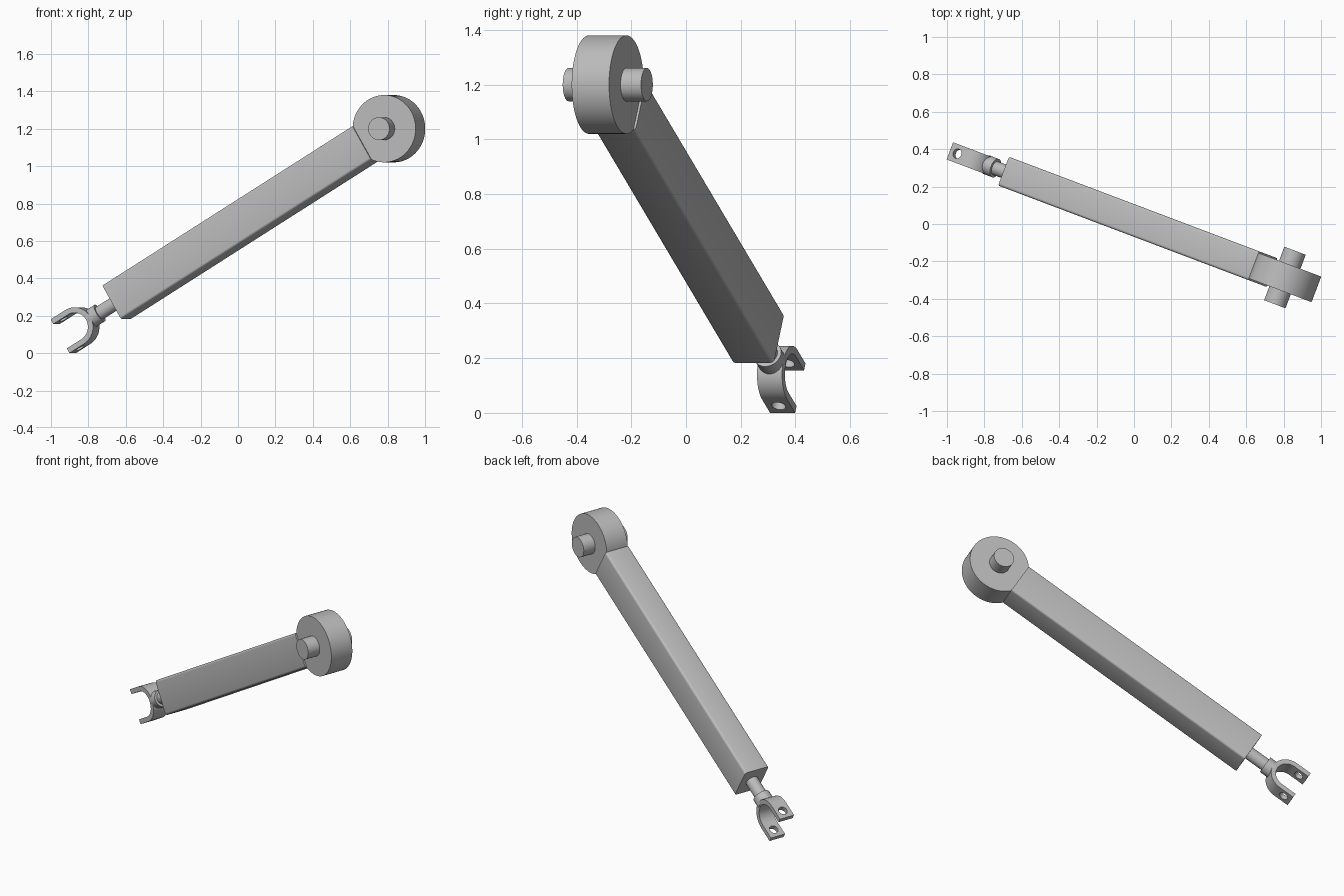
import bpy, bmesh, math
from mathutils import Matrix, Vector

cube = bpy.data.objects.get("Cube")
if cube:
    bpy.data.objects.remove(cube, do_unlink=True)

# One plain grey
GREY = (0.5, 0.5, 0.5, 1)
grey = bpy.data.materials.new("grey_metal")
grey.use_nodes = True
grey.diffuse_color = GREY
grey.node_tree.nodes["Principled BSDF"].inputs["Base Color"].default_value = GREY

# Arm frame: origin at the pivot, local x along the arm, local y along the pin
FRAME = (Matrix.Translation((0.807, -0.286, 1.2))
         @ Matrix.Rotation(math.radians(-20.7), 4, 'Z')
         @ Matrix.Rotation(math.radians(-30.8), 4, 'Y'))


def finish(bm, name):
    bmesh.ops.recalc_face_normals(bm, faces=bm.faces)
    mesh = bpy.data.meshes.new(name)
    bm.to_mesh(mesh)
    bm.free()
    mesh.materials.append(grey)
    ob = bpy.data.objects.new(name, mesh)
    bpy.context.collection.objects.link(ob)
    ob.matrix_world = FRAME
    return ob


def select(ob):
    bpy.ops.object.select_all(action='DESELECT')
    ob.select_set(True)
    bpy.context.view_layer.objects.active = ob


def smooth(ob):
    select(ob)
    bpy.ops.object.shade_smooth_by_angle(angle=math.radians(35))


def cylinder(name, radius, start, end, axis, segments=48):
    start, end = Vector(start), Vector(end)
    turn = Matrix.Rotation(math.pi / 2, 4, axis) if axis else Matrix()
    bm = bmesh.new()
    bmesh.ops.create_cone(bm, cap_ends=True, segments=segments,
                          radius1=radius, radius2=radius, depth=(end - start).length,
                          matrix=Matrix.Translation((start + end) / 2) @ turn)
    return finish(bm, name)


# Square beam with softened long edges
bm = bmesh.new()
bmesh.ops.create_cube(bm, size=1, matrix=Matrix.Translation((-0.978, 0, 0))
                      @ Matrix.Diagonal((1.664, 0.164, 0.21, 1)))
long_edges = [e for e in bm.edges if abs(e.verts[0].co.x - e.verts[1].co.x) > 1]
bmesh.ops.bevel(bm, geom=long_edges, offset=0.014, segments=4, profile=0.5, affect='EDGES')
smooth(finish(bm, "beam"))

# Pivot end: round head and pin
smooth(cylinder("round_head", 0.18, (0, -0.073, 0), (0, 0.073, 0), 'X', 64))
smooth(cylinder("pivot_pin", 0.061, (0, -0.153, 0), (0, 0.153, 0), 'X'))

# Rod and collar leading to the fork
smooth(cylinder("rod", 0.038, (-1.96, 0, 0), (-1.8, 0, 0), 'Y'))
smooth(cylinder("collar", 0.052, (-1.985, 0, 0), (-1.925, 0, 0), 'Y'))

# Fork: U-shaped profile extruded across its width
BEND, TIP, OUTER, INNER, HALF = -2.07, -2.167, 0.105, 0.076, 0.049


def arc(radius):
    angles = [math.pi * (i / 24 - 0.5) for i in range(25)]
    bend = [(BEND + radius * math.cos(a), radius * math.sin(a)) for a in angles]
    return [(TIP, -radius)] + bend + [(TIP, radius)]


bm = bmesh.new()
outer = [bm.verts.new((x, -HALF, z)) for x, z in arc(OUTER)]
inner = [bm.verts.new((x, -HALF, z)) for x, z in arc(INNER)]
for i in range(len(outer) - 1):
    bm.faces.new((outer[i], outer[i + 1], inner[i + 1], inner[i]))
side = bmesh.ops.extrude_face_region(bm, geom=bm.faces[:])
bmesh.ops.translate(bm, vec=(0, 2 * HALF, 0),
                    verts=[g for g in side["geom"] if isinstance(g, bmesh.types.BMVert)])
# Restore the near side if the extrusion opened it
edge = [e for e in bm.edges if e.is_boundary]
if edge:
    for i in range(len(outer) - 1):
        bm.faces.new((outer[i], outer[i + 1], inner[i + 1], inner[i]))
fork = finish(bm, "fork")

# Cross hole through both prongs
cutter = cylinder("hole_cutter", 0.026, (-2.118, 0, -0.2), (-2.118, 0, 0.2), None, 32)
cutter.hide_render = True
cut = fork.modifiers.new("hole", 'BOOLEAN')
cut.object = cutter
cut.operation = 'DIFFERENCE'
cut.solver = 'EXACT'
select(fork)
bpy.ops.object.modifier_apply(modifier=cut.name)
bpy.data.objects.remove(cutter, do_unlink=True)
smooth(fork)
